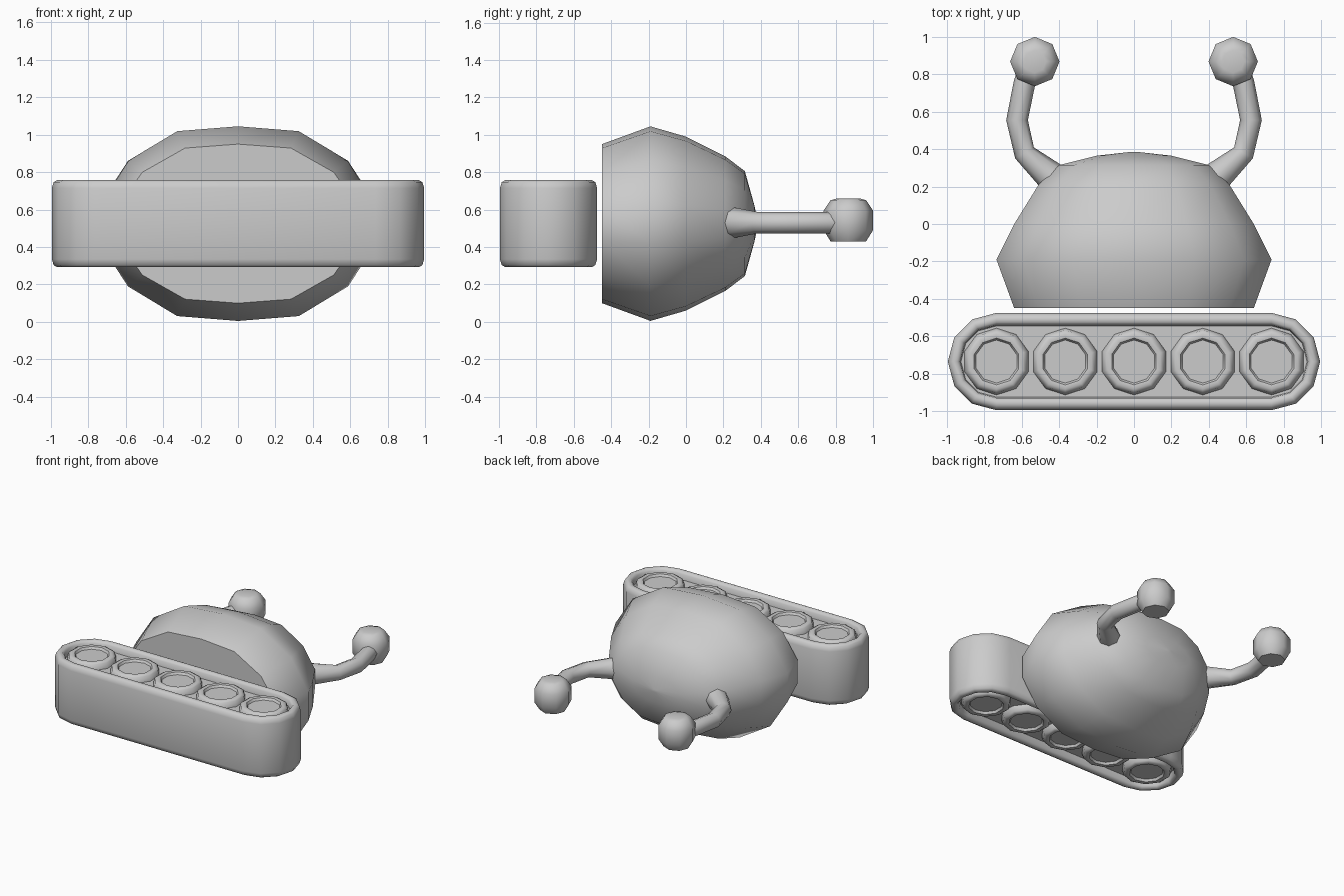
import bpy, bmesh, math
from mathutils import Vector

cube = bpy.data.objects.get("Cube")
if cube:
    bpy.data.objects.remove(cube)

grey = bpy.data.materials.new("plain_grey")
grey.use_nodes = True
COLOUR = (0.6, 0.6, 0.6, 1)
grey.diffuse_color = COLOUR
grey.node_tree.nodes["Principled BSDF"].inputs["Base Color"].default_value = COLOUR

MID_Z = 0.525
TRACK_Y = -0.735


def loft(name, rings, angle):
    """Skin a list of equal closed rings, cap both ends and smooth."""
    bm = bmesh.new()
    loops = [[bm.verts.new(p) for p in ring] for ring in rings]
    n = len(loops[0])
    for a, b in zip(loops, loops[1:]):
        for i in range(n):
            j = (i + 1) % n
            bm.faces.new((a[i], a[j], b[j], b[i]))
    bm.faces.new(loops[0][::-1])
    bm.faces.new(loops[-1])
    bmesh.ops.recalc_face_normals(bm, faces=bm.faces)
    mesh = bpy.data.meshes.new(name)
    bm.to_mesh(mesh)
    bm.free()
    obj = bpy.data.objects.new(name, mesh)
    bpy.context.collection.objects.link(obj)
    mesh.materials.append(grey)
    bpy.ops.object.select_all(action='DESELECT')
    obj.select_set(True)
    bpy.context.view_layer.objects.active = obj
    bpy.ops.object.shade_smooth_by_angle(angle=math.radians(angle))
    return obj


def polygon(x, y, z, radius, sides):
    """Horizontal regular polygon with one corner towards +y."""
    return [(x + radius * math.sin(math.tau * i / sides),
             y + radius * math.cos(math.tau * i / sides), z) for i in range(sides)]


def stadium(radius, z):
    """Horizontal outline with two round ends, six segments each."""
    pts = []
    for side in (1, -1):
        for i in range(7):
            a = math.pi * i / 6
            pts.append((side * (0.735 + radius * math.sin(a)),
                        TRACK_Y + side * radius * math.cos(a), z))
    return pts


# Domed body, lofted from the flat front to the rounded back
quarter = [(0, 1), (0.442, 0.95), (0.80, 0.645), (1, 0.21)]
half = quarter + [(u, -v) for u, v in quarter[::-1]]
section = half + [(-u, v) for u, v in half[-2:0:-1]]
stations = [(-0.45, 0.64, 0.425), (-0.19, 0.735, 0.52), (0, 0.64, 0.465),
            (0.21, 0.51, 0.36), (0.315, 0.40, 0.28), (0.365, 0.2, 0.10),
            (0.385, 0.02, 0.01)]
loft("body", [[(u * w, y, MID_Z + v * h) for u, v in section]
              for y, w, h in stations], 50)

# Track belt with rounded lips and a recessed floor on both sides
lip = [(0.19, 0.175), (0.195, 0.215), (0.21, 0.232), (0.232, 0.232),
       (0.25, 0.222), (0.26, 0.19)]
rings = [stadium(r, MID_Z + h) for r, h in lip]
rings += [stadium(r, MID_Z - h) for r, h in lip[::-1]]
loft("track", rings, 50)

# Five wheels, each with a rounded rim and a sunken hub
rim = [(0.115, 0.205), (0.125, 0.222), (0.148, 0.226), (0.168, 0.215), (0.18, 0.17)]
for k in range(5):
    x = (k - 2) * 0.3675
    rings = [polygon(x, TRACK_Y, MID_Z + h, r, 10) for r, h in rim]
    rings += [polygon(x, TRACK_Y, MID_Z - h, r, 10) for r, h in rim[::-1]]
    loft(f"wheel_{k + 1}", rings, 50)

# Bent feelers with a faceted knob at the tip
path = [(0.40, 0.20, 0.085), (0.455, 0.265, 0.08), (0.585, 0.38, 0.058),
        (0.625, 0.555, 0.058), (0.585, 0.755, 0.058), (0.55, 0.86, 0.058)]
knob = [(0.06, 0.125), (0.095, 0.115), (0.132, 0.06), (0.132, -0.045),
        (0.095, -0.105), (0.06, -0.105)]
for side, label in ((1, "left"), (-1, "right")):
    rings = []
    for i, (x, y, r) in enumerate(path):
        before, after = path[max(i - 1, 0)], path[min(i + 1, len(path) - 1)]
        along = Vector((after[0] - before[0], after[1] - before[1])).normalized()
        rings.append([(side * (x + along.y * r * math.cos(a)),
                       y - along.x * r * math.cos(a),
                       MID_Z + 0.005 + r * math.sin(a))
                      for a in (math.tau * s / 8 for s in range(8))])
    loft(f"{label}_feeler", rings, 60)
    loft(f"{label}_feeler_knob",
         [polygon(side * 0.53, 0.868, MID_Z + 0.01 + h, r, 8) for r, h in knob], 50)
